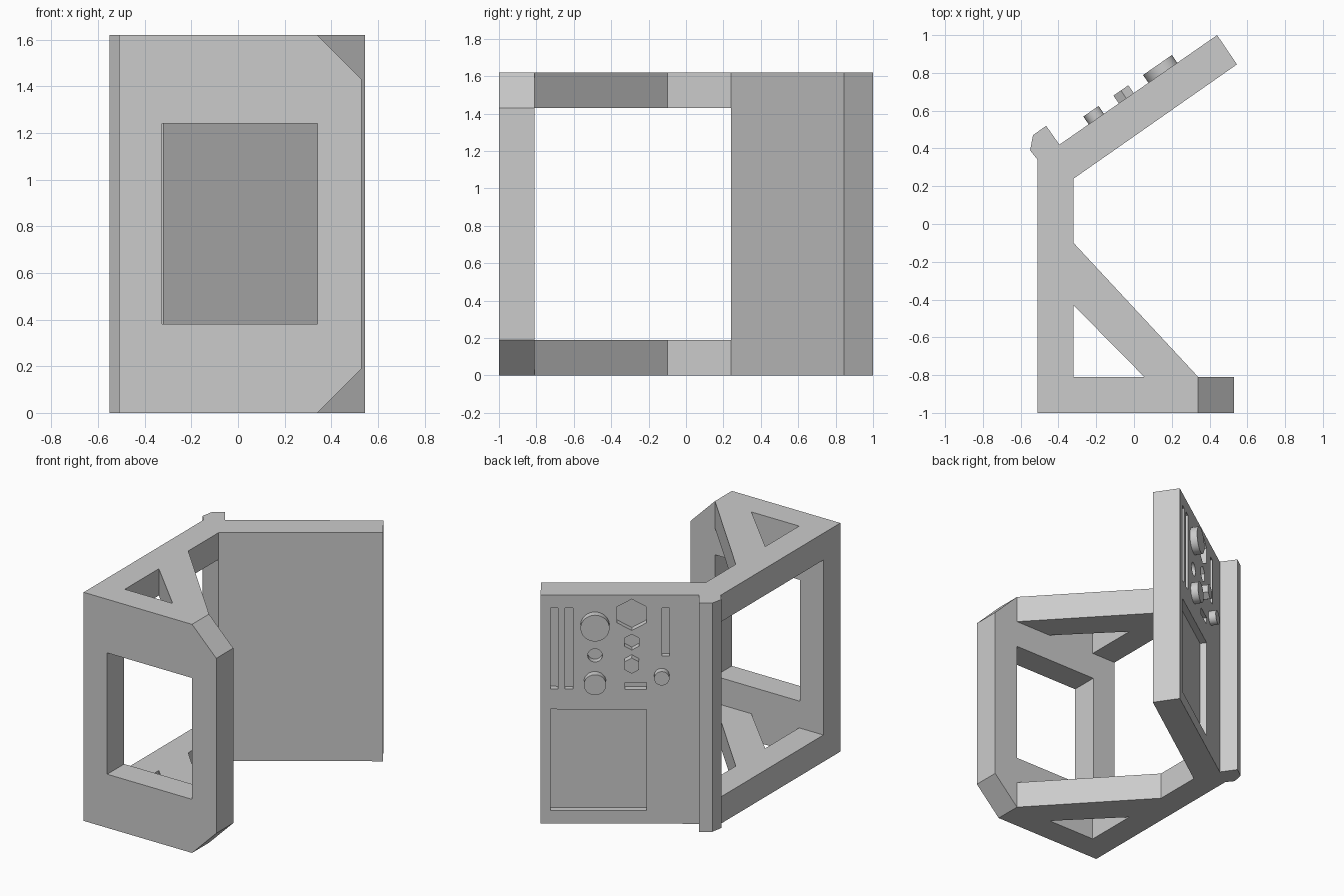
import bpy, bmesh
from math import sin, cos, pi, atan2
from mathutils import Matrix, Vector

old = bpy.data.objects.get("Cube")
if old:
    bpy.data.objects.remove(old, do_unlink=True)

grey = bpy.data.materials.new("plain_grey")
grey.use_nodes = True
colour = (0.6, 0.6, 0.6, 1)
grey.diffuse_color = colour
grey.node_tree.nodes["Principled BSDF"].inputs["Base Color"].default_value = colour

H = 1.62      # overall height
T = 0.19      # frame thickness
L, R = -0.51, 0.53
FRONT, BACK = -1.0, -0.81


def prism(name, pts, a, b, axis="z", matrix=None):
    """Extrude a 2D outline from a to b along the z or y axis."""
    bm = bmesh.new()
    place = (lambda p: (p[0], p[1], a)) if axis == "z" else (lambda p: (p[0], a, p[1]))
    face = bm.faces.new([bm.verts.new(place(p)) for p in pts])
    new = bmesh.ops.extrude_face_region(bm, geom=[face])["geom"]
    step = Vector((0, 0, b - a)) if axis == "z" else Vector((0, b - a, 0))
    bmesh.ops.translate(bm, vec=step, verts=[v for v in new if isinstance(v, bmesh.types.BMVert)])
    bmesh.ops.recalc_face_normals(bm, faces=bm.faces)
    if matrix:
        bm.transform(matrix)
    mesh = bpy.data.meshes.new(name)
    bm.to_mesh(mesh)
    bm.free()
    mesh.materials.append(grey)
    ob = bpy.data.objects.new(name, mesh)
    bpy.context.collection.objects.link(ob)
    return ob


def rect(x0, x1, y0, y1):
    return [(x0, y0), (x1, y0), (x1, y1), (x0, y1)]


def ngon(x, z, r, n):
    return [(x + r * cos(pi / 2 + 2 * pi * i / n), z + r * sin(pi / 2 + 2 * pi * i / n)) for i in range(n)]


def activate(ob):
    bpy.ops.object.select_all(action="DESELECT")
    ob.select_set(True)
    bpy.context.view_layer.objects.active = ob


def cut(ob, cutter):
    cutter.hide_render = True
    mod = ob.modifiers.new("cut", "BOOLEAN")
    mod.operation = "DIFFERENCE"
    mod.solver = "EXACT"
    mod.object = cutter
    activate(ob)
    bpy.ops.object.modifier_apply(modifier=mod.name)
    bpy.data.objects.remove(cutter, do_unlink=True)


# Front panel with two chamfered corners and a window
front = prism("front_panel", [(L, 0), (R - T, 0), (R, T), (R, H - T), (R - T, H), (L, H)],
              FRONT, BACK, "y")
cut(front, prism("window_cutter", rect(-0.325, 0.34, 0.38, 1.24), FRONT - 0.1, BACK + 0.1, "y"))

# Side rails and diagonal braces, bottom and top
for level, z in (("bottom", 0), ("top", H - T)):
    prism(level + "_side_rail", [(L, BACK), (L + T, BACK), (L + T, 0.24), (L, 0.34)], z, z + T)
    prism(level + "_brace", [(0.055, BACK), (0.34, BACK), (L + T, -0.10), (L + T, -0.43)], z, z + T)

# Angled control board with the lip at its hinge side
board = prism("control_board", [(-0.32, 0.24), (0.545, 0.845), (0.44, 1.0), (-0.395, 0.42),
                                (-0.465, 0.52), (-0.535, 0.47), (-0.55, 0.39), (L, 0.34)], 0, H)
skew = Matrix.Translation((-0.395, 0.42, 0)) @ Matrix.Rotation(atan2(0.58, 0.835), 4, "Z")

# Recesses: screen, slider slots and sockets
DEPTH = 0.045
recesses = [
    rect(0.335, 0.952, 0.092, 0.81),
    rect(0.904, 0.952, 0.952, 1.528),
    rect(0.808, 0.859, 0.952, 1.528),
    rect(0.19, 0.238, 1.187, 1.528),
    rect(0.335, 0.476, 0.952, 1.002),
    ngon(0.431, 1.48, 0.111, 6),
    ngon(0.431, 1.286, 0.0555, 6),
    ngon(0.667, 1.192, 0.047, 40),
]
for outline in recesses:
    cut(board, prism("recess_cutter", outline, -DEPTH, 0.03, "y", skew))

# Raised knobs and the hexagonal button
for name, u, z, r, n in (("large_knob", 0.667, 1.407, 0.093, 48),
                         ("medium_knob", 0.667, 1.006, 0.072, 48),
                         ("small_knob", 0.238, 1.052, 0.049, 40),
                         ("hex_button", 0.431, 1.142, 0.0555, 6)):
    knob = prism(name, ngon(u, z, r, n), -0.01, 0.05, "y", skew)
    if n > 6:
        activate(knob)
        bpy.ops.object.shade_smooth_by_angle()
